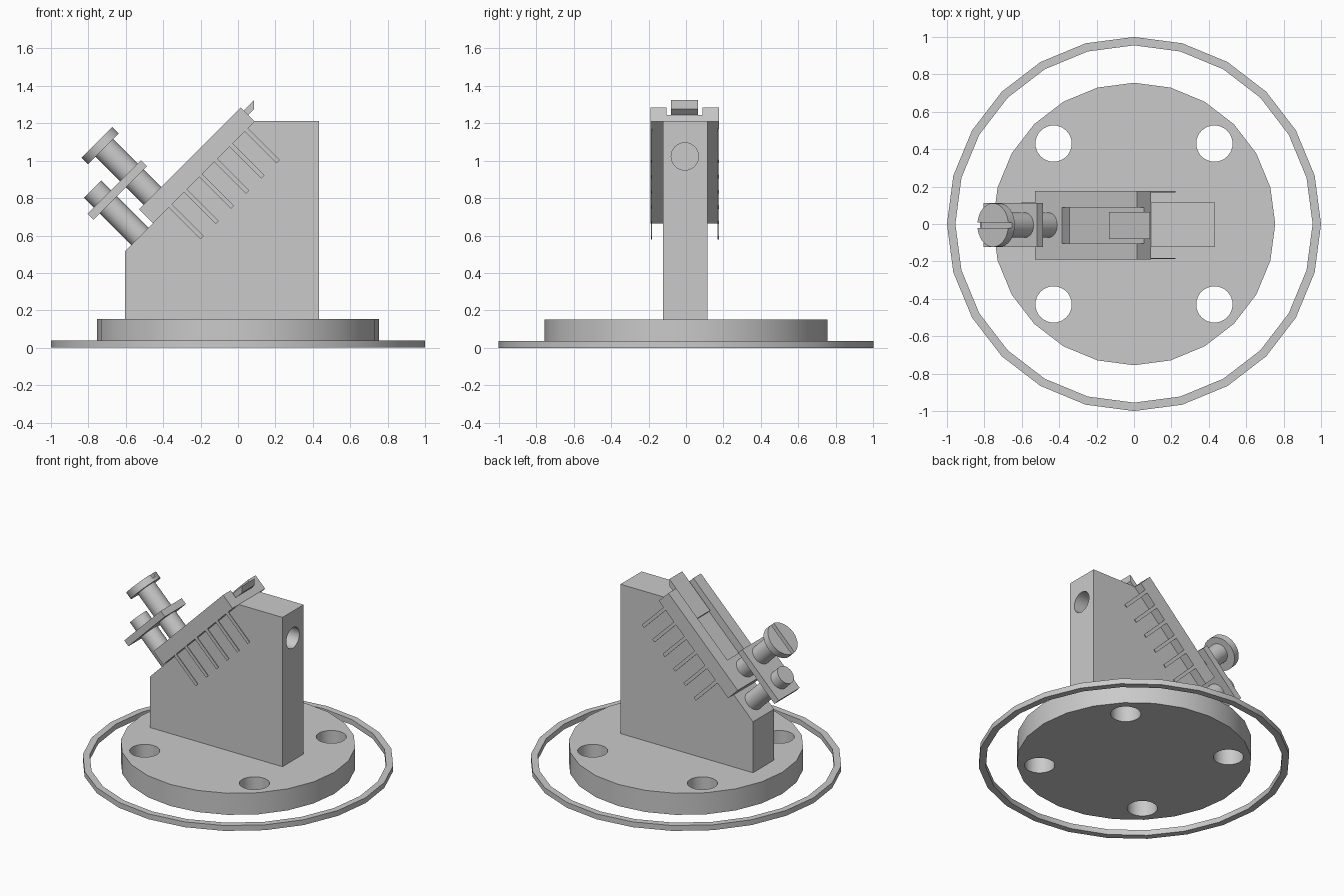
import bpy, bmesh, math
from mathutils import Matrix, Vector

cube = bpy.data.objects.get("Cube")
if cube:
    bpy.data.objects.remove(cube, do_unlink=True)

grey = bpy.data.materials.new("plain grey")
grey.use_nodes = True
grey.diffuse_color = (0.59, 0.59, 0.59, 1)
grey.node_tree.nodes["Principled BSDF"].inputs["Base Color"].default_value = (0.59, 0.59, 0.59, 1)

# Tilted frame: local x climbs the slope, local z leaves it
TILT = Matrix.Rotation(math.radians(-45), 4, 'Y')
LEVEL = Matrix.Identity(4)
MID = -0.006      # centre line of the upper parts
SLOPE = 0.791     # height of the slope in the tilted frame
RAIL_TOP = 0.897


def finish(name, bm, frame):
    bm.transform(frame)
    bmesh.ops.recalc_face_normals(bm, faces=bm.faces)
    mesh = bpy.data.meshes.new(name)
    bm.to_mesh(mesh)
    bm.free()
    mesh.materials.append(grey)
    obj = bpy.data.objects.new(name, mesh)
    bpy.context.collection.objects.link(obj)
    return obj


def box(name, x, y, z, frame=LEVEL):
    bm = bmesh.new()
    bmesh.ops.create_cube(bm, size=1)
    for v in bm.verts:
        v.co = Vector([(lo + hi) / 2 + c * (hi - lo) for c, (lo, hi) in zip(v.co, (x, y, z))])
    return finish(name, bm, frame)


def cylinder(name, x, y, z, radius, sides=32, frame=LEVEL):
    bm = bmesh.new()
    bmesh.ops.create_cone(bm, cap_ends=True, segments=sides, radius1=radius, radius2=radius,
                          depth=z[1] - z[0], matrix=Matrix.Translation((x, y, sum(z) / 2)))
    return finish(name, bm, frame)


def side_profile(name, points, y):
    bm = bmesh.new()
    face = bm.faces.new([bm.verts.new((px, y[0], pz)) for px, pz in points])
    out = bmesh.ops.extrude_face_region(bm, geom=[face])
    for v in out["geom"]:
        if isinstance(v, bmesh.types.BMVert):
            v.co.y = y[1]
    return finish(name, bm, LEVEL)


def cut(obj, cutter):
    mod = obj.modifiers.new("cut", 'BOOLEAN')
    mod.operation = 'DIFFERENCE'
    mod.solver = 'EXACT'
    mod.object = cutter
    bpy.context.view_layer.update()
    graph = bpy.context.evaluated_depsgraph_get()
    mesh = bpy.data.meshes.new_from_object(obj.evaluated_get(graph))
    obj.modifiers.clear()
    obj.data = mesh
    bpy.data.objects.remove(cutter, do_unlink=True)


def smooth(*objs):
    bpy.ops.object.select_all(action='DESELECT')
    for o in objs:
        o.select_set(True)
    bpy.context.view_layer.objects.active = objs[0]
    bpy.ops.object.shade_smooth_by_angle(angle=math.radians(30))


# Thin ring on the ground
ring = cylinder("ground_ring", 0, 0, (0, 0.038), 1.0, 24)
cut(ring, cylinder("cutter", 0, 0, (-0.1, 0.1), 0.955, 24))

# Base disc, standing on the ground, with four bolt holes
disc = cylinder("base_disc", 0, 0, (0, 0.153), 0.755, 24)
for sx in (-1, 1):
    for sy in (-1, 1):
        cut(disc, cylinder("cutter", sx * 0.43, sy * 0.43, (-0.1, 0.3), 0.097))

# Wedge body with a blind hole in its upright end
body = side_profile("wedge_body", [(-0.605, 0.153), (0.434, 0.153), (0.434, 1.211),
                                   (0.092, 1.211), (-0.605, 0.514)], (MID - 0.116, MID + 0.12))
side_on = Matrix.Translation((0, MID, 1.022)) @ Matrix.Rotation(math.radians(90), 4, 'Y')
cut(body, cylinder("cutter", 0, 0, (0.15, 0.6), 0.073, frame=side_on))

# Rail on the slope, with a channel open at the top end
rail = box("rail", (0.149, 0.918), (MID - 0.183, MID + 0.182), (SLOPE, RAIL_TOP), TILT)
cut(rail, box("cutter", (0.352, 1.2), (MID - 0.097, MID + 0.094), (RAIL_TOP - 0.056, 1.1), TILT))

# Slider in the channel, square at the low end and upright at the tip
side_profile("slider", [(-0.11, 1.079), (0.085, 1.274), (0.085, 1.322), (-0.134, 1.103)],
             (MID - 0.073, MID + 0.071))

# Thin comb teeth hanging from both sides of the rail
for side in (-1, 1):
    y = sorted((MID + side * 0.182, MID + side * 0.175))
    for i in range(6):
        u = 0.28 + i * 0.115
        box("comb_tooth", (u - 0.012, u + 0.012), y, (0.552, SLOPE), TILT)

# Guide post, clamp plate and slotted thumb screw
post = cylinder("guide_post", 0.05, MID, (SLOPE, 1.149), 0.065, frame=TILT)
box("clamp_plate", (-0.062, 0.342), (MID - 0.118, MID + 0.118), (1.03, 1.076), TILT)
shaft = cylinder("screw_shaft", 0.25, MID, (RAIL_TOP, 1.27), 0.067, frame=TILT)
head = cylinder("screw_head", 0.243, MID, (1.261, 1.31), 0.117, frame=TILT)
cut(head, box("cutter", (0, 0.5), (MID - 0.015, MID + 0.015), (1.282, 1.4), TILT))

smooth(ring, disc, body, post, shaft, head)
